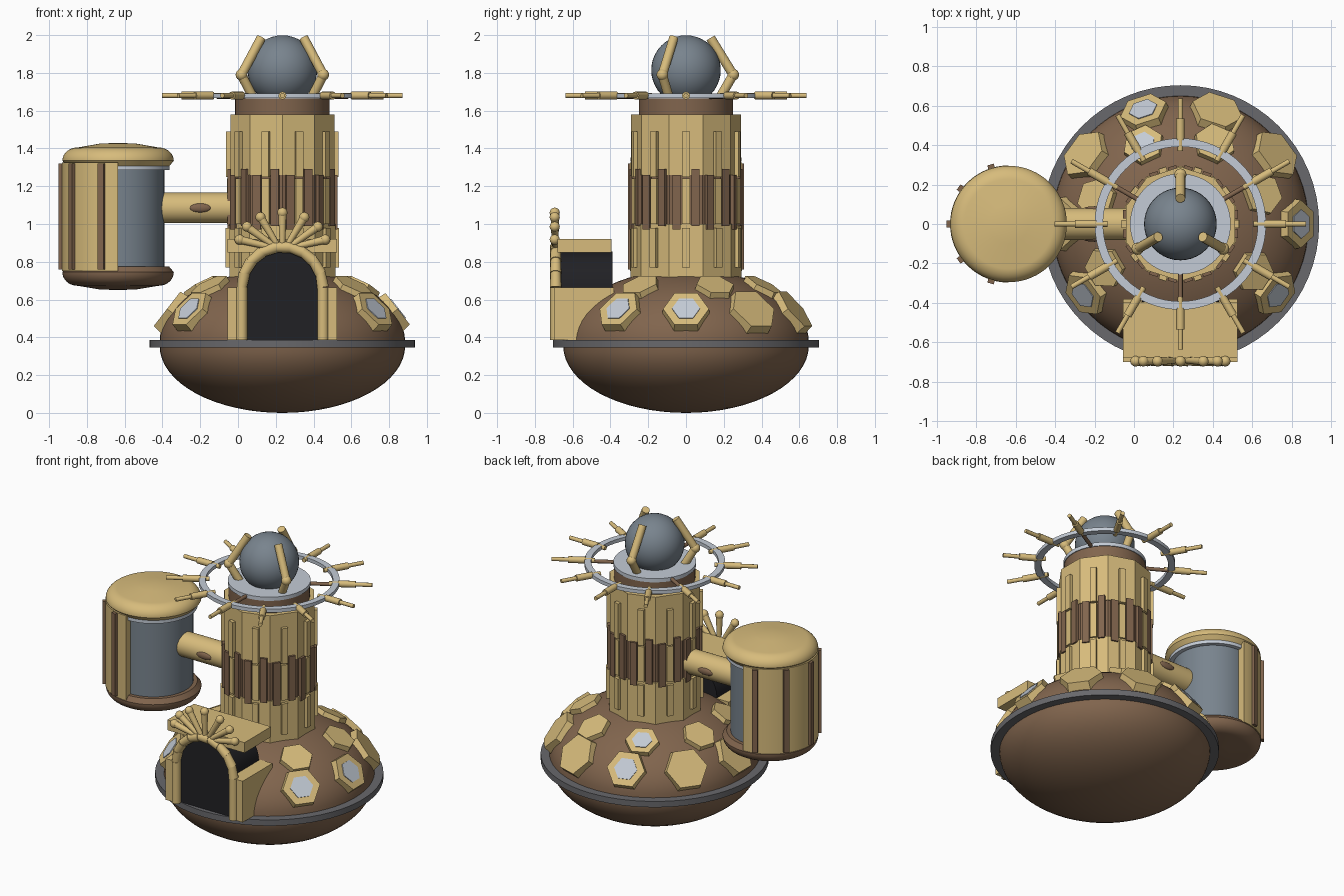
import bpy, bmesh, math
from mathutils import Vector, Matrix
from math import sin, cos, pi, radians

if "Cube" in bpy.data.objects:
    bpy.data.objects.remove(bpy.data.objects["Cube"])


def material(name, col):
    m = bpy.data.materials.new(name)
    m.diffuse_color = (*col, 1)
    m.use_nodes = True
    m.node_tree.nodes["Principled BSDF"].inputs["Base Color"].default_value = m.diffuse_color
    return m


GOLD = material("gold", (0.68, 0.50, 0.20))
BROWN = material("brown", (0.22, 0.13, 0.075))
DARK = material("dark", (0.015, 0.015, 0.018))
STEEL = material("steel", (0.19, 0.23, 0.27))
LIGHT = material("pale_glass", (0.55, 0.60, 0.67))
RIM = material("rim_grey", (0.14, 0.14, 0.15))
CX = 0.235                       # tower axis
PX = -0.635                      # pod axis


def finish(name, bm, mat, smooth=True):
    bmesh.ops.recalc_face_normals(bm, faces=bm.faces)
    me = bpy.data.meshes.new(name)
    bm.to_mesh(me)
    bm.free()
    me.materials.append(mat)
    ob = bpy.data.objects.new(name, me)
    bpy.context.collection.objects.link(ob)
    if smooth:
        me.shade_smooth()
        me.set_sharp_from_angle(angle=radians(32))
    return ob


def lathe(name, prof, mat, x=CX, steps=64, start=0.0, sweep=360, closed=False, smooth=True):
    bm = bmesh.new()
    s = radians(start)
    vs = [bm.verts.new((r * cos(s), r * sin(s), z)) for r, z in prof]
    es = [bm.edges.new(p) for p in zip(vs, vs[1:])]
    if closed:
        es.append(bm.edges.new((vs[-1], vs[0])))
    bmesh.ops.spin(bm, geom=vs + es, axis=(0, 0, 1), cent=(0, 0, 0),
                   angle=radians(sweep), steps=steps)
    bmesh.ops.remove_doubles(bm, verts=bm.verts, dist=1e-5)
    bmesh.ops.holes_fill(bm, edges=[e for e in bm.edges if e.is_boundary], sides=0)
    bmesh.ops.translate(bm, verts=bm.verts, vec=(x, 0, 0))
    return finish(name, bm, mat, smooth)


def rod(name, a, b, r1, mat, r2=None, seg=16):
    a, b = Vector(a), Vector(b)
    d = b - a
    bm = bmesh.new()
    m = Matrix.Translation((a + b) / 2) @ d.to_track_quat('Z', 'Y').to_matrix().to_4x4()
    bmesh.ops.create_cone(bm, cap_ends=True, segments=seg, radius1=r1,
                          radius2=r1 if r2 is None else r2, depth=d.length, matrix=m)
    return finish(name, bm, mat)


def ball(name, c, r, mat, scale=(1, 1, 1), seg=16):
    bm = bmesh.new()
    m = Matrix.Translation(c) @ Matrix.Diagonal((*scale, 1))
    bmesh.ops.create_uvsphere(bm, u_segments=seg, v_segments=seg // 2, radius=r, matrix=m)
    return finish(name, bm, mat)


def box(name, lo, hi, mat, frame=Matrix.Identity(4)):
    lo, hi = Vector(lo), Vector(hi)
    bm = bmesh.new()
    bmesh.ops.create_cube(bm, size=1, matrix=frame @ Matrix.Translation((lo + hi) / 2)
                          @ Matrix.Diagonal((*(hi - lo), 1)))
    return finish(name, bm, mat, False)


def polar(r, deg, z, x=CX):
    return Vector((x + r * cos(radians(deg)), r * sin(radians(deg)), z))


def turn(deg, x=CX):
    return Matrix.Translation((x, 0, 0)) @ Matrix.Rotation(radians(deg), 4, 'Z')


# saucer base
arc = [i * pi / 32 for i in range(17)]
lathe("lower_bowl", [(0.65 * sin(t), 0.355 - 0.355 * cos(t)) for t in arc], BROWN)
lathe("upper_dome", [(0.65 * cos(t), 0.375 + 0.385 * sin(t)) for t in arc], BROWN)
lathe("base_rim", [(0.62, 0.345), (0.703, 0.345), (0.703, 0.385), (0.62, 0.385)], RIM, closed=True)


# hexagonal plates on the dome
def hex_plate(name, deg, t, rad, window):
    p = polar(0.65 * cos(t), deg, 0.375 + 0.385 * sin(t))
    n = Vector((cos(t) / 0.65 * cos(radians(deg)), cos(t) / 0.65 * sin(radians(deg)),
                sin(t) / 0.385)).normalized()
    side = Vector((0, 0, 1)).cross(n).normalized()
    up = n.cross(side)
    fr = Matrix((side, up, n)).transposed().to_4x4()

    def prism(nm, r, z0, z1, mat, k):
        bm = bmesh.new()
        m = Matrix.Translation(p + n * (z0 + z1) / 2) @ fr @ Matrix.Rotation(pi / 2, 4, 'Z')
        bmesh.ops.create_cone(bm, cap_ends=True, segments=6, radius1=r, radius2=r * k,
                              depth=z1 - z0, matrix=m)
        finish(nm, bm, mat, False)
    prism(name, rad, -0.03, 0.025, GOLD, 0.95)
    if window:
        prism(name + "_window", rad * 0.58, 0.0, 0.03, LIGHT, 1)


for d, w in ((0, 1), (36, 0), (72, 0), (108, 1), (144, 0), (180, 0), (216, 1), (324, 1)):
    hex_plate("lower_plate", d, 0.43, 0.128 if w else 0.14, w)
for d in (20, 67, 115, 163, 210, 327):
    hex_plate("upper_plate", d, 0.83, 0.11, d == 115)

# ten-sided tower with interlocking strips
for nm, r, z0, z1, mat in (("tower_bottom", 0.295, 0.68, 1.0, GOLD),
                           ("tower_middle", 0.285, 1.0, 1.26, BROWN),
                           ("tower_top", 0.29, 1.26, 1.58, GOLD)):
    lathe(nm, [(0, z0), (r, z0), (r, z1), (0, z1)], mat, steps=10, start=90, smooth=False)
for i in range(10):
    f = turn(36 * i)
    box("top_strip", (0.26, -0.02, 1.25), (0.298, 0.02, 1.49), GOLD, f)
    box("middle_strip", (0.26, -0.02, 1.0), (0.293, 0.02, 1.24), GOLD, f)
    box("bottom_strip", (0.26, -0.02, 0.77), (0.3, 0.02, 0.98), GOLD, f)
    for s in (-1, 1):
        lo, hi = (0.99, 1.29) if s > 0 else (0.97, 1.26)
        box("brown_strip", (0.26, s * 0.05 - 0.022, lo), (0.291, s * 0.05 + 0.022, hi), BROWN, f)

# neck, crown ring and pegs
lathe("neck", [(0, 1.57), (0.25, 1.57), (0.25, 1.665), (0, 1.665)], BROWN)
lathe("neck_disc", [(0, 1.665), (0.255, 1.665), (0.255, 1.69), (0, 1.69)], LIGHT)
lathe("crown_ring", [(0.392, 1.668), (0.434, 1.668), (0.434, 1.692), (0.392, 1.692)], LIGHT, closed=True)
for d in (30, 150, 270):
    rod("ring_spoke", polar(0.22, d, 1.675), polar(0.4, d, 1.675), 0.012, BROWN)
for i in range(12):
    d = 30 * i
    rod("peg_inner", polar(0.37, d, 1.68), polar(0.45, d, 1.68), 0.014, GOLD, seg=12)
    rod("peg_sleeve", polar(0.425, d, 1.68), polar(0.535, d, 1.68), 0.021, GOLD, seg=12)
    rod("peg_tip", polar(0.53, d, 1.68), polar(0.637, d, 1.68), 0.013, GOLD, seg=12)

# orb held by three claws
ball("orb", (CX, 0, 1.815), 0.184, STEEL, seg=40)
for d in (90, 210, 330):
    rod("claw_lower", polar(0.18, d, 1.67), polar(0.25, d, 1.79), 0.025, GOLD)
    ball("claw_joint", polar(0.25, d, 1.79), 0.031, GOLD)
    rod("claw_upper", polar(0.25, d, 1.79), polar(0.13, d, 1.985), 0.025, GOLD)

# side pod and connecting arm
lathe("pod_core", [(0, 0.72), (0.245, 0.72), (0.245, 1.32), (0, 1.32)], STEEL, x=PX)
lathe("pod_collar", [(0.2, 1.285), (0.272, 1.285), (0.272, 1.31), (0.2, 1.31)], LIGHT, x=PX, closed=True)
qa = [i * pi / 20 for i in range(11)]
lathe("pod_cap", [(0, 1.305), (0.27, 1.305)] +
      [(0.215 + 0.08 * cos(t), 1.335 + 0.07 * sin(t)) for t in qa] + [(0.1, 1.425), (0, 1.43)], GOLD, x=PX)
lathe("pod_bottom", [(0, 0.775), (0.27, 0.775)] +
      [(0.215 + 0.08 * cos(t), 0.745 - 0.072 * sin(t)) for t in qa] + [(0.1, 0.654), (0, 0.65)], BROWN, x=PX)
lathe("pod_shell", [(0.24, 0.75), (0.297, 0.75), (0.297, 1.325), (0.24, 1.325)], GOLD,
      x=PX, steps=32, start=90, sweep=180, closed=True)
for d in (107, 143.5, 180, 216.5, 253):
    box("pod_strip", (0.28, -0.017, 0.76), (0.315, 0.017, 1.32), BROWN, turn(d, PX))
rod("pod_arm", (-0.405, 0, 1.085), (0.0, 0, 1.085), 0.081, GOLD, seg=32)
for s in (-1, 1):
    ball("arm_stud", (-0.2, s * 0.075, 1.085), 0.06, BROWN, (1, 0.25, 0.4))

# doorway: dark arched passage, side walls and roof slab
bm = bmesh.new()
outline = [(-0.195, 0.385)] + [(-0.195 * cos(t), 0.665 + 0.19 * sin(t))
                               for t in [i * pi / 16 for i in range(17)]] + [(0.195, 0.385)]
face = bm.faces.new([bm.verts.new((CX + x, -0.675, z)) for x, z in outline])
ext = bmesh.ops.extrude_face_region(bm, geom=[face], use_keep_orig=True)
bmesh.ops.translate(bm, vec=(0, 0.285, 0), verts=[v for v in ext["geom"] if isinstance(v, bmesh.types.BMVert)])
finish("door_passage", bm, DARK)
for s in (-1, 1):
    xs = sorted((CX + s * 0.196, CX + s * 0.29))
    box("door_wall", (xs[0], -0.70, 0.385), (xs[1], -0.38, 0.665), GOLD)
    rod("door_column", (CX + s * 0.215, -0.69, 0.385), (CX + s * 0.215, -0.69, 0.665), 0.029, GOLD)
box("door_roof", (CX - 0.29, -0.68, 0.85), (CX + 0.29, -0.395, 0.92), GOLD)

# segmented arch and fan of knobs above it
for i in range(9):
    a, b = pi * i / 9, pi * (i + 1) / 9
    p, q = [Vector((CX + 0.215 * cos(t), -0.69, 0.665 + 0.215 * sin(t))) for t in (a, b)]
    rod("arch_segment", p, q, 0.031, GOLD, 0.027)
    ball("arch_joint", q, 0.027, GOLD)
for d in (12, 36, 60, 90, 120, 144, 168):
    tip = Vector((CX + 0.232 * cos(radians(d)), -0.695, 0.88 + 0.18 * sin(radians(d))))
    rod("fan_ray", (CX + 0.03 * cos(radians(d)), -0.69, 0.87), tip, 0.014, GOLD, 0.022)
    ball("fan_knob", tip, 0.027, GOLD)
